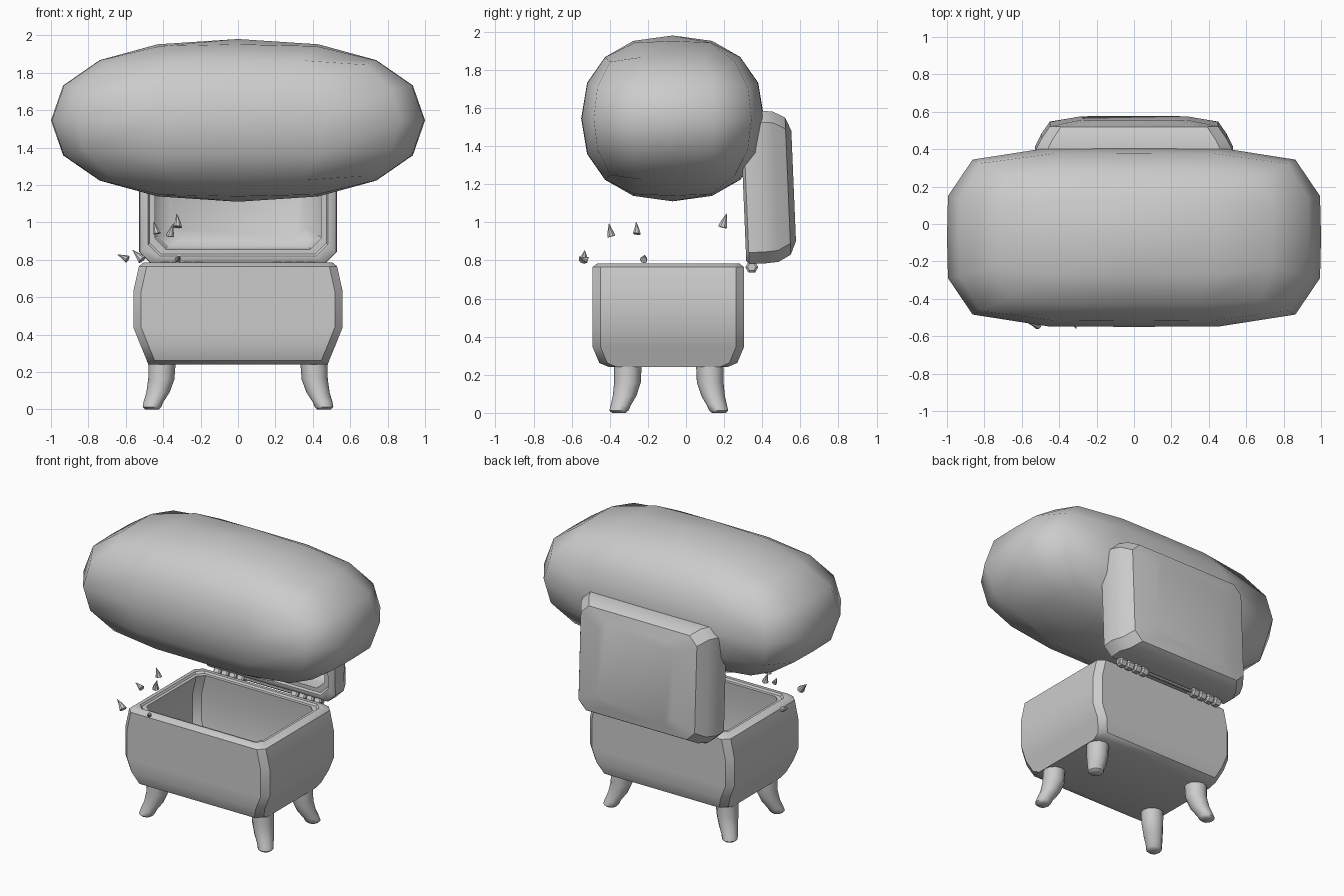
import bpy, bmesh, math
from mathutils import Vector

if "Cube" in bpy.data.objects:
    bpy.data.objects.remove(bpy.data.objects["Cube"])

grey = bpy.data.materials.new("plain_grey")
grey.diffuse_color = (0.6, 0.6, 0.6, 1)
grey.use_nodes = True
grey.node_tree.nodes["Principled BSDF"].inputs["Base Color"].default_value = grey.diffuse_color


def finish(name, bm, angle=35):
    bmesh.ops.recalc_face_normals(bm, faces=bm.faces)
    me = bpy.data.meshes.new(name)
    bm.to_mesh(me)
    bm.free()
    me.materials.append(grey)
    ob = bpy.data.objects.new(name, me)
    bpy.context.collection.objects.link(ob)
    bpy.ops.object.select_all(action='DESELECT')
    ob.select_set(True)
    bpy.context.view_layer.objects.active = ob
    bpy.ops.object.shade_smooth_by_angle(angle=math.radians(angle))
    return ob


def loft(bm, rings):
    """Bridge equal-length rings of points and cap both ends."""
    loops = [[bm.verts.new(p) for p in r] for r in rings]
    n = len(loops[0])
    for a, b in zip(loops, loops[1:]):
        for i in range(n):
            j = (i + 1) % n
            bm.faces.new((a[i], a[j], b[j], b[i]))
    bm.faces.new(loops[0][::-1])
    bm.faces.new(loops[-1])


def chamfered(hx, hy, c):
    return [(hx, -hy + c), (hx, hy - c), (hx - c, hy), (-hx + c, hy),
            (-hx, hy - c), (-hx, -hy + c), (-hx + c, -hy), (hx - c, -hy)]


def circle(center, r, n, axis='z'):
    pts = []
    for i in range(n):
        a = 2 * math.pi * i / n
        u, v = r * math.cos(a), r * math.sin(a)
        off = (u, v, 0) if axis == 'z' else (0, u, v)
        pts.append(Vector(center) + Vector(off))
    return pts


# chest body: bulging sides, rim with a step, hollow inside (z, half x, half y)
CY = -0.093
body = [(.24, .48, .31), (.262, .488, .362), (.345, .522, .397), (.44, .56, .397),
        (.63, .56, .397), (.765, .53, .397), (.785, .505, .372), (.785, .48, .347),
        (.772, .472, .339), (.772, .45, .317), (.63, .49, .33), (.44, .49, .33),
        (.30, .43, .30)]
bm = bmesh.new()
loft(bm, [[(x, y + CY, z) for x, y in chamfered(hx, hy, .042)] for z, hx, hy in body])
finish("chest_body", bm)

# open lid, leaning slightly forward (depth, half width, half height)
lid = [(.265, .29, .29), (.235, .45, .36), (.17, .495, .395), (.10, .53, .40),
       (.015, .525, .40), (0, .505, .385), (0, .48, .36), (.012, .472, .35),
       (.012, .445, .325), (.10, .465, .33), (.17, .43, .32), (.215, .36, .28)]
T = math.radians(2.4)
bm = bmesh.new()
loft(bm, [[(x, .30 + d * math.cos(T) - v * math.sin(T),
            1.18 + v * math.cos(T) + d * math.sin(T))
           for x, v in chamfered(hx, hv, .06)] for d, hx, hv in lid])
finish("chest_lid", bm)

# four curved legs (z, x, y offset from the middle, radius)
leg = [(.27, .405, .215, .073), (.16, .41, .217, .07), (.09, .428, .232, .062),
       (.04, .452, .252, .053), (.012, .46, .262, .05), (0, .46, .262, .036)]
for sx, side in ((-1, "left"), (1, "right")):
    for sy, end in ((-1, "front"), (1, "back")):
        bm = bmesh.new()
        loft(bm, [circle((sx * x, -.09 + sy * y, z), r, 12) for z, x, y, r in leg])
        finish(f"{end}_{side}_leg", bm, 50)

# hinge: thin rod with two groups of hexagonal knuckles
HY, HZ = .345, .765
bm = bmesh.new()
loft(bm, [circle((x, HY, HZ), .011, 8, 'x') for x in (-.42, .42)])
finish("hinge_rod", bm)
for s, side in ((-1, "left"), (1, "right")):
    bm = bmesh.new()
    for k in range(4):
        x = s * .30 + (k - 1.5) * .06
        loft(bm, [circle((x + dx, HY, HZ), r, 6, 'x')
                  for dx, r in ((-.027, .022), (-.018, .034), (.018, .034), (.027, .022))])
    finish(f"{side}_hinge", bm)

# big soft rounded bundle above: cube grid projected on a superellipsoid
bm = bmesh.new()
steps = (-1, -.46, 0, .46, 1)
P, Q = 4.7, 2.3
for axis in range(3):
    for sign in (-1, 1):
        grid = []
        for a in steps:
            for b in steps:
                d = [a, b]
                d.insert(axis, sign)
                f = (abs(d[0]) ** P + abs(d[1]) ** P) ** (Q / P) + abs(d[2]) ** Q
                k = f ** (-1 / Q)
                grid.append(bm.verts.new((d[0] * k, -.07 + .48 * d[1] * k,
                                          1.545 + .435 * d[2] * k)))
        for i in range(4):
            for j in range(4):
                q = i * 5 + j
                bm.faces.new((grid[q], grid[q + 1], grid[q + 6], grid[q + 5]))
bmesh.ops.remove_doubles(bm, verts=bm.verts, dist=1e-4)
finish("rounded_bundle", bm, 75)

# small floating curved spikes (centre, pointing direction, length)
spikes = [((-.32, .20, 1.01), (.1, .25, 1), .075),
          ((-.36, -.40, .96), (.1, -.25, 1), .07),
          ((-.44, -.255, .97), (-.2, .1, 1), .065),
          ((-.535, -.53, .825), (-.7, .3, .8), .075),
          ((-.615, -.215, .815), (-1, .3, .5), .06),
          ((-.32, -.54, .81), (.1, -.8, .3), .05)]
for n, (c, d, length) in enumerate(spikes):
    rot = Vector(d).normalized().to_track_quat('Z', 'Y')
    bm = bmesh.new()
    rings = []
    for t, r in ((0, .3), (.04, .33), (.4, .22), (.75, .10), (1, .015)):
        bend = .18 * t * t
        rings.append([Vector(c) + rot @ (p * length)
                      for p in circle((bend, 0, t - .5), r, 8)])
    loft(bm, rings)
    finish(f"spike_{n + 1}", bm)
